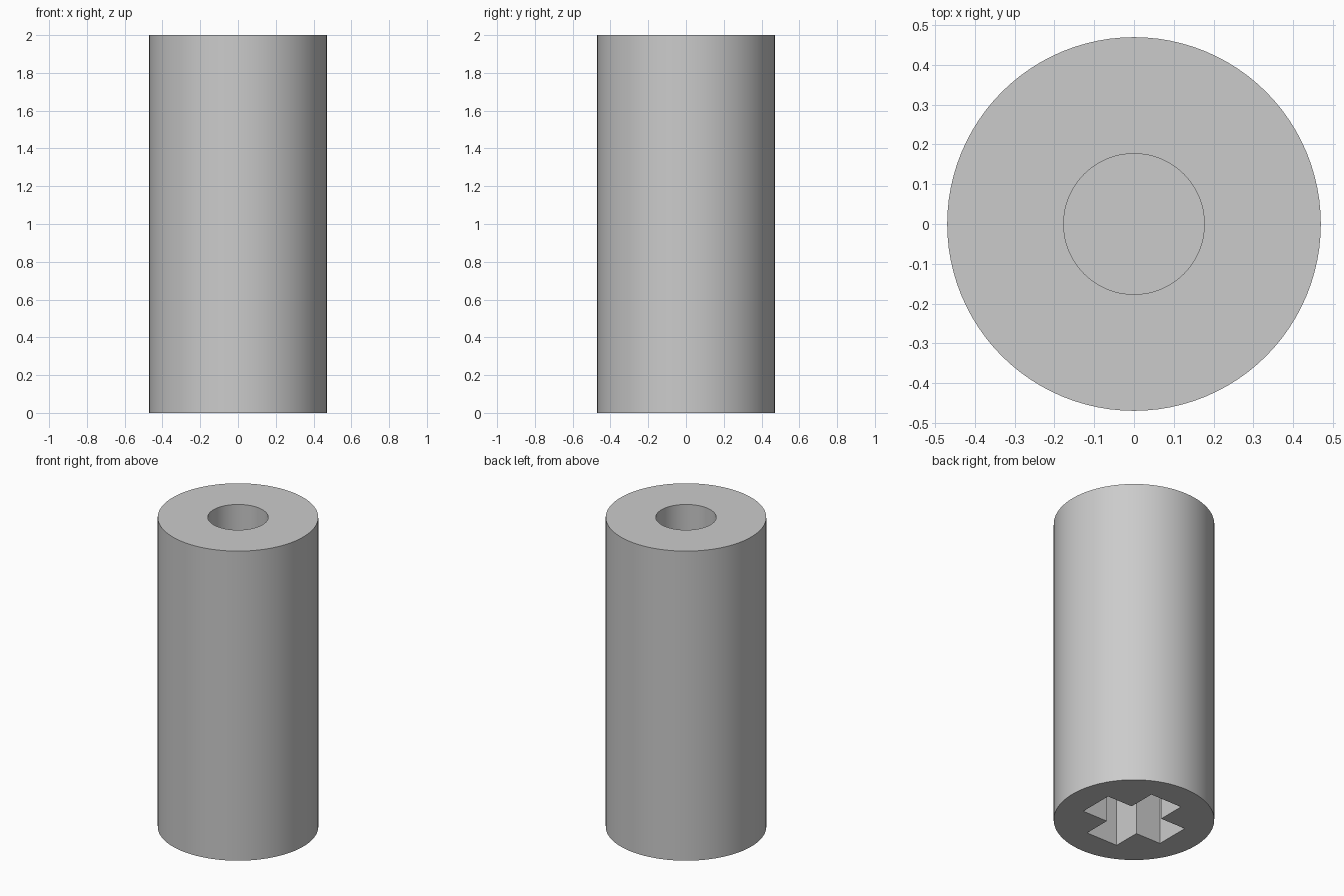
import bpy
import bmesh
from mathutils import Matrix, Vector

RADIUS, HEIGHT = 0.47, 2.0
BORE_RADIUS, BORE_DEPTH = 0.177, 0.6
ARM_LENGTH, ARM_HALF_WIDTH, SOCKET_DEPTH = 0.293, 0.113, 1.0
OVERSHOOT = 0.1

default = bpy.data.objects.get("Cube")
if default:
    bpy.data.objects.remove(default, do_unlink=True)

grey = bpy.data.materials.new("plain grey")
grey.use_nodes = True
colour = (0.6, 0.6, 0.6, 1)
grey.diffuse_color = colour
grey.node_tree.nodes["Principled BSDF"].inputs["Base Color"].default_value = colour


def add_cylinder(name, radius, bottom, top, sides):
    bpy.ops.mesh.primitive_cylinder_add(
        vertices=sides, radius=radius, depth=top - bottom,
        location=(0, 0, (bottom + top) / 2))
    obj = bpy.context.object
    obj.name = name
    obj.data.materials.append(grey)
    return obj


def add_cross_prism(name, bottom, top):
    # One arm's three corners, turned four times, give the cross outline
    w, a = ARM_HALF_WIDTH, ARM_LENGTH
    bm = bmesh.new()
    outline = []
    for quarter in range(4):
        turn = Matrix.Rotation(quarter * 1.5707963, 3, "Z")
        for corner in ((a, -w), (a, w), (w, w)):
            outline.append(bm.verts.new(turn @ Vector((*corner, bottom))))
    base = bm.faces.new(outline)
    result = bmesh.ops.extrude_face_region(bm, geom=[base])
    raised = [v for v in result["geom"] if isinstance(v, bmesh.types.BMVert)]
    bmesh.ops.translate(bm, verts=raised, vec=(0, 0, top - bottom))
    bmesh.ops.recalc_face_normals(bm, faces=bm.faces)
    mesh = bpy.data.meshes.new(name)
    bm.to_mesh(mesh)
    bm.free()
    mesh.materials.append(grey)
    obj = bpy.data.objects.new(name, mesh)
    bpy.context.collection.objects.link(obj)
    return obj


def cut(body, cutter):
    cutter.hide_render = True
    bpy.context.view_layer.objects.active = body
    mod = body.modifiers.new("cut", "BOOLEAN")
    mod.operation, mod.solver, mod.object = "DIFFERENCE", "EXACT", cutter
    bpy.ops.object.modifier_apply(modifier=mod.name)
    bpy.data.objects.remove(cutter, do_unlink=True)


# Solid cylindrical body
body = add_cylinder("cylinder_body", RADIUS, 0, HEIGHT, 96)

# Blind round hole in the top, blind cross socket in the underside
cut(body, add_cylinder("round_hole_cutter", BORE_RADIUS,
                       HEIGHT - BORE_DEPTH, HEIGHT + OVERSHOOT, 64))
cut(body, add_cross_prism("cross_socket_cutter", -OVERSHOOT, SOCKET_DEPTH))

# Smooth round walls with crisp rims
bpy.ops.object.select_all(action="DESELECT")
body.select_set(True)
bpy.context.view_layer.objects.active = body
bpy.ops.object.shade_smooth_by_angle(angle=0.52)
